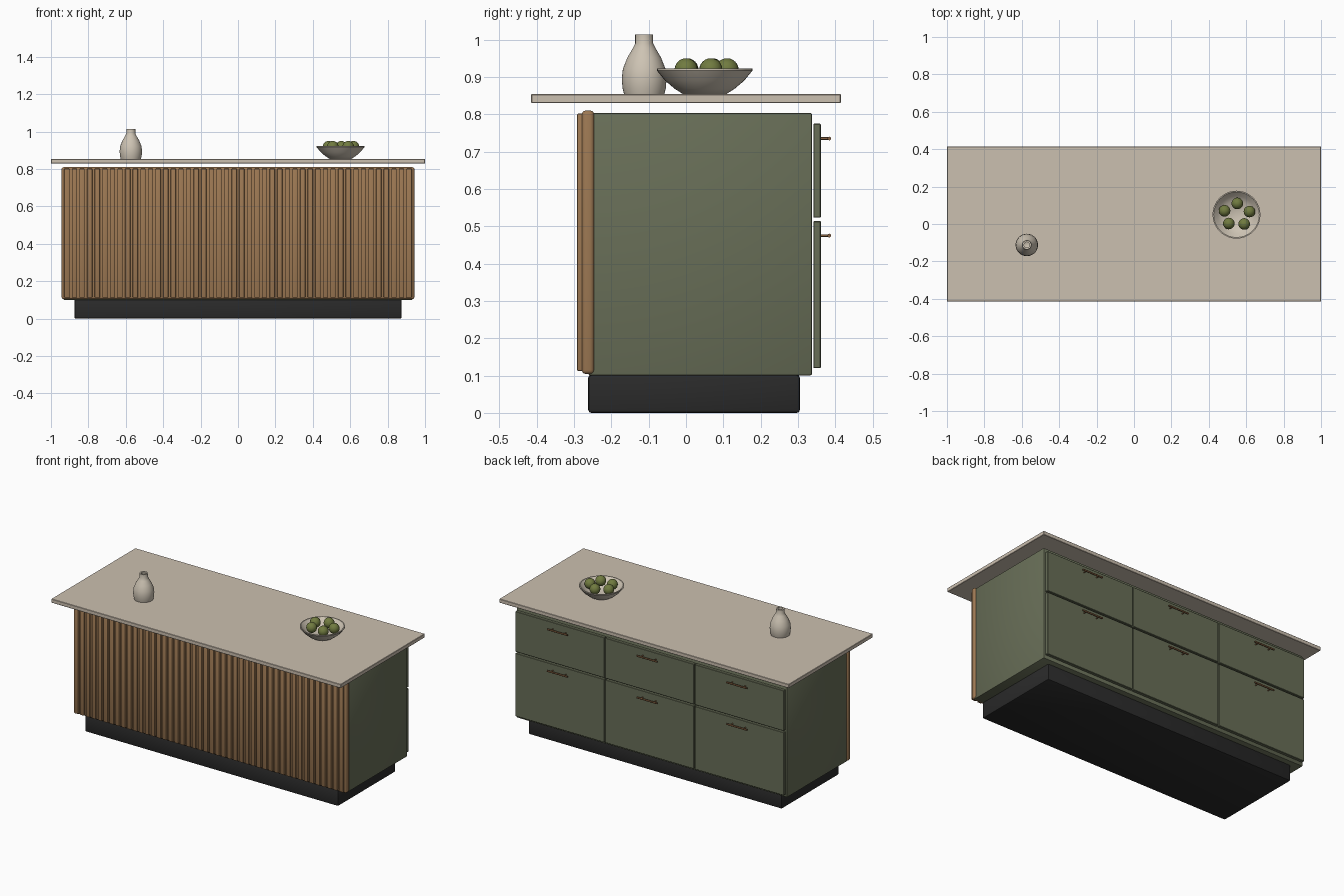
import bpy, bmesh, math

if "Cube" in bpy.data.objects:
    bpy.data.objects.remove(bpy.data.objects["Cube"])


def material(name, rgb):
    m = bpy.data.materials.new(name)
    m.diffuse_color = (*[(c / 255) ** 2.2 for c in rgb], 1)
    m.use_nodes = True
    m.node_tree.nodes["Principled BSDF"].inputs["Base Color"].default_value = m.diffuse_color
    return m


GREEN = material("sage green", (104, 110, 88))
WOOD = material("walnut", (156, 120, 84))
STONE = material("beige stone", (202, 190, 174))
BLACK = material("charcoal", (46, 46, 46))
BRONZE = material("bronze", (132, 96, 66))
CERAMIC = material("ceramic", (204, 194, 178))
FRUIT = material("fruit green", (112, 122, 66))


def finish(name, bm, mat, smooth=True):
    bmesh.ops.recalc_face_normals(bm, faces=bm.faces[:])
    me = bpy.data.meshes.new(name)
    bm.to_mesh(me)
    bm.free()
    me.materials.append(mat)
    ob = bpy.data.objects.new(name, me)
    bpy.context.collection.objects.link(ob)
    if smooth:
        bpy.ops.object.select_all(action='DESELECT')
        ob.select_set(True)
        bpy.context.view_layer.objects.active = ob
        bpy.ops.object.shade_smooth_by_angle(angle=math.radians(35))
    return ob


def box(name, lo, hi, mat, bevel=0.0, segments=2):
    bm = bmesh.new()
    bmesh.ops.create_cube(bm, size=1)
    for v in bm.verts:
        v.co = [(a + b) / 2 + c * (b - a) for a, b, c in zip(lo, hi, v.co)]
    if bevel:
        bmesh.ops.bevel(bm, geom=bm.edges[:], offset=bevel, segments=segments,
                        profile=0.5, affect='EDGES')
    return finish(name, bm, mat, bevel > 0)


def rod(name, a, b, radius, mat):
    """Cylinder between two points along x or y."""
    ob_len = sum(abs(q - p) for p, q in zip(a, b))
    bm = bmesh.new()
    bmesh.ops.create_cone(bm, cap_ends=True, segments=12, radius1=radius,
                          radius2=radius, depth=ob_len)
    for v in bm.verts:
        x, y, z = v.co
        mid = [(p + q) / 2 for p, q in zip(a, b)]
        off = (z, x, y) if a[0] != b[0] else (x, z, y)
        v.co = [m + o for m, o in zip(mid, off)]
    return finish(name, bm, mat)


def lathe(name, profile, centre, mat, steps=40):
    bm = bmesh.new()
    verts = [bm.verts.new((r, 0, z)) for r, z in profile]
    edges = [bm.edges.new(p) for p in zip(verts, verts[1:])]
    bmesh.ops.spin(bm, geom=verts + edges, cent=(0, 0, 0), axis=(0, 0, 1),
                   angle=math.tau, steps=steps)
    bmesh.ops.remove_doubles(bm, verts=bm.verts[:], dist=0.0001)
    bmesh.ops.translate(bm, verts=bm.verts[:], vec=centre)
    return finish(name, bm, mat)


# Base, cabinet and worktop
box("plinth", (-0.875, -0.262, 0), (0.875, 0.305, 0.102), BLACK, 0.008)
box("cabinet", (-0.935, -0.262, 0.1), (0.935, 0.338, 0.804), GREEN, 0.006)
box("worktop", (-1, -0.415, 0.83), (1, 0.415, 0.854), STONE, 0.002, 1)

# Slatted front on its backing panel
box("slat_panel", (-0.943, -0.279, 0.104), (0.943, -0.246, 0.81), WOOD, 0.011, 3)
COUNT = 46
for i in range(COUNT):
    x = -0.915 + 1.83 * i / (COUNT - 1)
    box("front_slat", (x - 0.014, -0.292, 0.112), (x + 0.014, -0.27, 0.802), WOOD, 0.004)

# Two rows of three drawers with bar handles
for x in (-0.62, 0, 0.62):
    for z0, z1, hz in ((0.523, 0.775, 0.735), (0.12, 0.514, 0.475)):
        box("drawer_front", (x - 0.307, 0.341, z0), (x + 0.307, 0.361, z1), GREEN, 0.002, 1)
        rod("handle_bar", (x - 0.07, 0.384, hz), (x + 0.07, 0.384, hz), 0.005, BRONZE)
        for s in (-0.045, 0.045):
            rod("handle_post", (x + s, 0.358, hz), (x + s, 0.384, hz), 0.0035, BRONZE)

# Vase, open at the neck
lathe("vase", [(0, 0.854), (0.054, 0.854), (0.058, 0.87), (0.06, 0.895), (0.057, 0.922),
               (0.045, 0.952), (0.031, 0.976), (0.024, 0.99), (0.024, 1.014),
               (0.015, 1.014), (0.015, 0.985), (0.03, 0.955), (0, 0.93)],
      (-0.573, -0.112, 0), CERAMIC)

# Bowl holding a ring of fruit
lathe("bowl", [(0, 0.854), (0.058, 0.854), (0.08, 0.868), (0.106, 0.89), (0.128, 0.917),
               (0.128, 0.922), (0.122, 0.922), (0.1, 0.898), (0.075, 0.878), (0, 0.866)],
      (0.548, 0.05, 0), CERAMIC)
for i in range(5):
    a = math.radians(88 + 72 * i)
    bm = bmesh.new()
    bmesh.ops.create_uvsphere(bm, u_segments=20, v_segments=12, radius=0.031)
    bmesh.ops.translate(bm, verts=bm.verts[:],
                        vec=(0.55 + 0.07 * math.cos(a), 0.05 + 0.06 * math.sin(a), 0.919))
    finish("fruit", bm, FRUIT)
